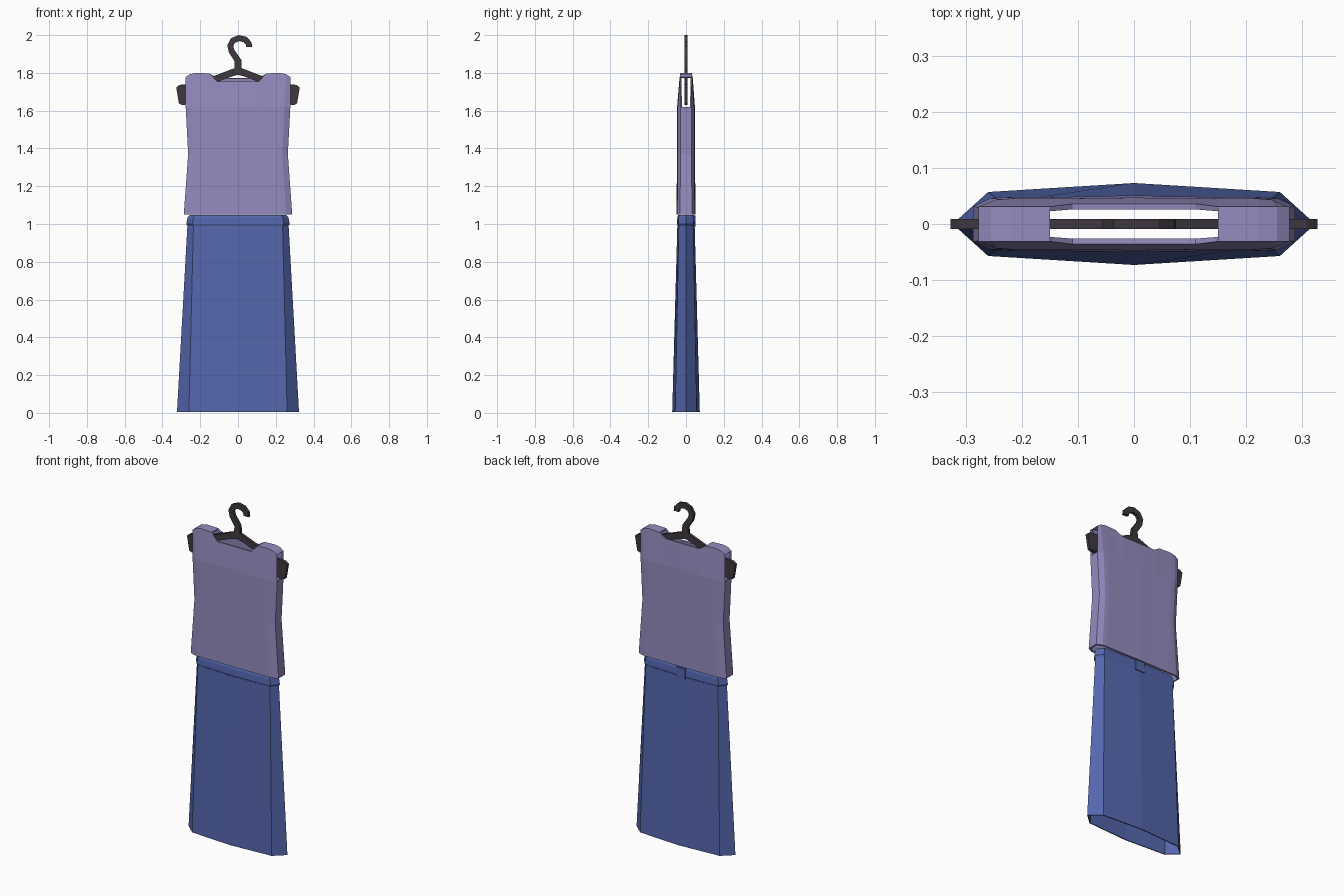
import bpy, bmesh
from mathutils import Vector

if "Cube" in bpy.data.objects:
    bpy.data.objects.remove(bpy.data.objects["Cube"])


def material(name, rgb):
    m = bpy.data.materials.new(name)
    m.diffuse_color = (*rgb, 1)
    m.use_nodes = True
    m.node_tree.nodes["Principled BSDF"].inputs["Base Color"].default_value = m.diffuse_color
    return m


LAVENDER = material("lavender_cloth", (0.30, 0.26, 0.52))
BLUE = material("blue_cloth", (0.09, 0.135, 0.42))
DARK = material("dark_plastic", (0.05, 0.04, 0.05))


def finish(bm, name, mat, wall=0):
    bmesh.ops.recalc_face_normals(bm, faces=bm.faces)
    mesh = bpy.data.meshes.new(name)
    bm.to_mesh(mesh)
    bm.free()
    ob = bpy.data.objects.new(name, mesh)
    bpy.context.collection.objects.link(ob)
    mesh.materials.append(mat)
    if wall:
        mod = ob.modifiers.new("cloth_thickness", 'SOLIDIFY')
        mod.thickness = wall
        mod.offset = -1
    return ob


def ring(bm, pts):
    return [bm.verts.new(p) for p in pts]


def bridge(bm, a, b, skip=()):
    n = len(a)
    for i in range(n):
        if i not in skip:
            j = (i + 1) % n
            bm.faces.new((a[i], a[j], b[j], b[i]))


# Sleeveless top: front and back columns, open hem, armholes and neck
half = [(0, 1.0), (0.40, 0.97), (0.54, 0.97), (0.80, 0.96), (0.89, 0.92), (1, 0.62)]
cols = [(-x, y) for x, y in half[:0:-1]] + half
n = len(cols)
bm = bmesh.new()
rings = []
for z, w, d in [(1.05, 0.287, 0.05), (1.37, 0.264, 0.048), (1.62, 0.277, 0.047)]:
    front = [(x * w, -y * d, z) for x, y in cols]
    rings.append(ring(bm, front + [(x, -y, z) for x, y, z in front[::-1]]))
shoulder = [(0, 1.755), (0.11, 1.755), (0.15, 1.797), (0.22, 1.80), (0.255, 1.793), (0.277, 1.778)]
edge = [(-x, z) for x, z in shoulder[:0:-1]] + shoulder
front = [(x, -0.036 if abs(x) < 0.12 else -0.031, z) for x, z in edge]
back = [(x, -y, max(z, 1.772)) for x, y, z in front[::-1]]
rings.append(ring(bm, front + back))
bridge(bm, rings[0], rings[1])
bridge(bm, rings[1], rings[2])
bridge(bm, rings[2], rings[3], skip=(n - 1, 2 * n - 1))
top = rings[3]
for i in (0, 1, 2, n - 4, n - 3, n - 2):
    bm.faces.new((top[i], top[i + 1], top[2 * n - 2 - i], top[2 * n - 1 - i]))
finish(bm, "sleeveless_top", LAVENDER, 0.01)


# Long skirt and waistband: eight-point cross-sections
def section(z, w, corner, d, dc):
    return [(0, -d, z), (corner, -dc, z), (w, 0, z), (corner, dc, z),
            (0, d, z), (-corner, dc, z), (-w, 0, z), (-corner, -dc, z)]


def tube(name, sections, wall):
    bm = bmesh.new()
    rs = [ring(bm, section(*s)) for s in sections]
    for a, b in zip(rs, rs[1:]):
        bridge(bm, a, b)
    return finish(bm, name, BLUE, wall)


tube("skirt", [(0.005, 0.323, 0.26, 0.073, 0.057),
               (0.99, 0.268, 0.236, 0.046, 0.038)], 0.006)
tube("waistband", [(0.988, 0.267, 0.236, 0.044, 0.037),
                   (1.0, 0.274, 0.242, 0.048, 0.041),
                   (1.035, 0.267, 0.236, 0.046, 0.039),
                   (1.048, 0.256, 0.228, 0.041, 0.034)], 0.006)

# Closure tab at the centre back of the waistband
bm = bmesh.new()
bmesh.ops.create_cube(bm, size=1)
for v in bm.verts:
    v.co = (v.co.x * 0.06, v.co.y * 0.012 + 0.045, v.co.z * 0.06 + 1.014)
finish(bm, "waistband_tab", BLUE)


# Hanger: flat strips following a path of (x, z, half width)
def strip(name, path, depth=0.009):
    bm = bmesh.new()
    rs = []
    for i, (x, z, h) in enumerate(path):
        a, b = path[max(i - 1, 0)], path[min(i + 1, len(path) - 1)]
        t = Vector((b[0] - a[0], b[1] - a[1])).normalized() * h
        rs.append(ring(bm, [(x - t.y, -depth, z + t.x), (x + t.y, -depth, z - t.x),
                            (x + t.y, depth, z - t.x), (x - t.y, depth, z + t.x)]))
    for a, b in zip(rs, rs[1:]):
        bridge(bm, a, b)
    bm.faces.new(rs[0])
    bm.faces.new(rs[-1])
    return finish(bm, name, DARK)


strip("hanger_hook", [(0, 1.79, 0.022), (0, 1.865, 0.018), (-0.034, 1.915, 0.016),
                      (-0.041, 1.945, 0.016), (-0.026, 1.972, 0.016), (0.005, 1.984, 0.016),
                      (0.037, 1.977, 0.016), (0.058, 1.955, 0.016), (0.058, 1.937, 0.016)])
for side, s in (("left", -1), ("right", 1)):
    strip("hanger_arm_" + side, [(0, 1.81, 0.02), (0.04, 1.798, 0.018), (0.13, 1.763, 0.018),
                                 (0.22, 1.715, 0.03), (0.27, 1.687, 0.055),
                                 (0.302, 1.683, 0.054), (0.32, 1.68, 0.043)])
    if s < 0:
        for v in bpy.data.objects["hanger_arm_left"].data.vertices:
            v.co.x *= -1
        bpy.data.objects["hanger_arm_left"].data.flip_normals()
